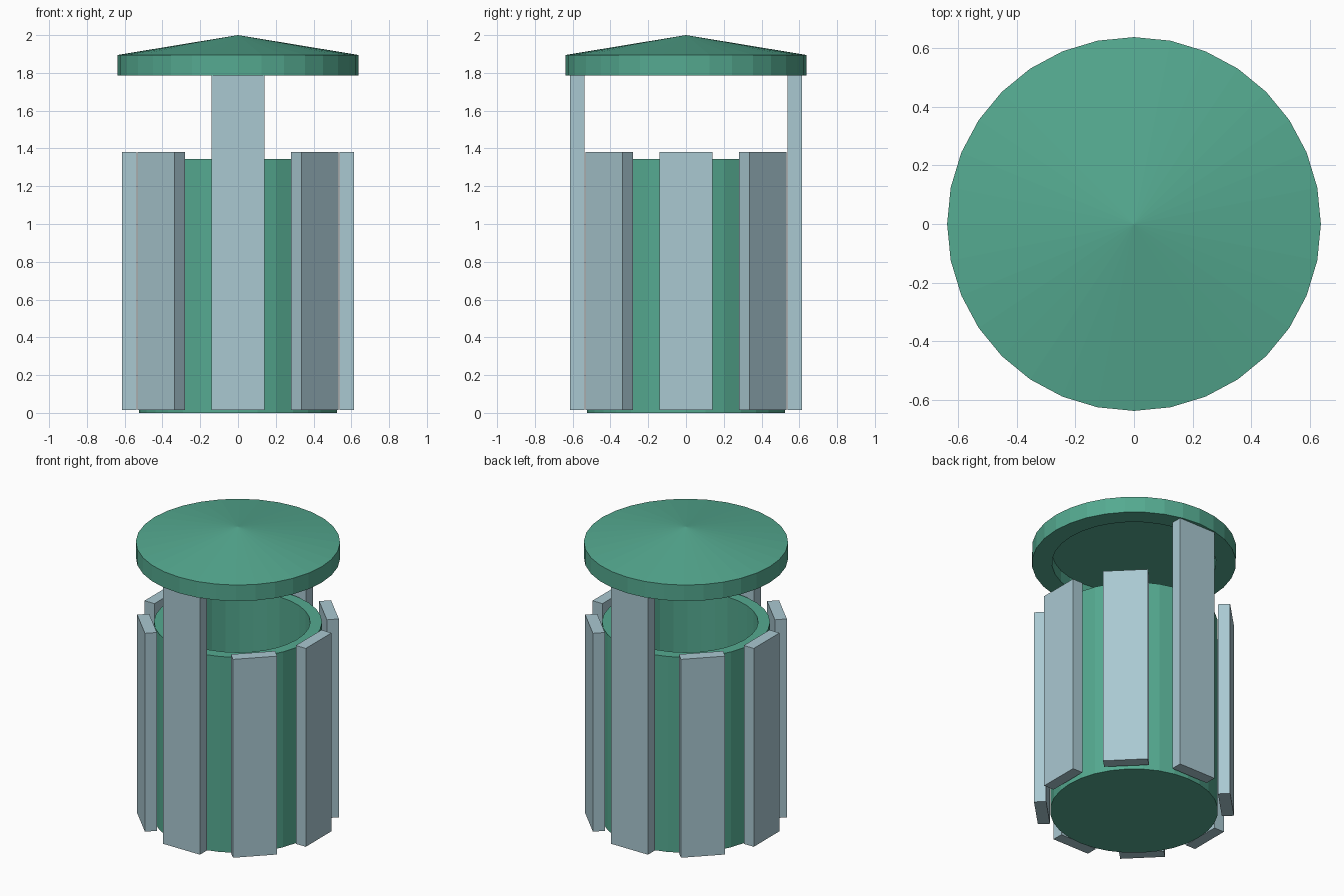
import bpy, bmesh
from math import sin, cos, pi
from mathutils import Matrix

if "Cube" in bpy.data.objects:
    bpy.data.objects.remove(bpy.data.objects["Cube"])


def material(name, rgb):
    m = bpy.data.materials.new(name)
    m.diffuse_color = (*rgb, 1)
    m.use_nodes = True
    m.node_tree.nodes["Principled BSDF"].inputs["Base Color"].default_value = m.diffuse_color
    return m


green = material("green_metal", (0.09, 0.40, 0.28))
grey = material("pale_slats", (0.40, 0.58, 0.64))


def finish(bm, name, mat):
    bmesh.ops.recalc_face_normals(bm, faces=bm.faces)
    me = bpy.data.meshes.new(name)
    bm.to_mesh(me)
    bm.free()
    me.materials.append(mat)
    ob = bpy.data.objects.new(name, me)
    bpy.context.collection.objects.link(ob)
    return ob


def lathe(name, profile, mat, sides=32):
    """Revolve a closed (radius, z) profile; radius 0 gives a single pole."""
    bm = bmesh.new()
    rings = []
    for r, z in profile:
        n = sides if r else 1
        rings.append([bm.verts.new((r * cos(2 * pi * i / sides), r * sin(2 * pi * i / sides), z))
                      for i in range(n)])
    for a, b in zip(rings, rings[1:]):
        for i in range(sides):
            j = (i + 1) % sides
            quad = [a[i % len(a)], a[j % len(a)], b[j % len(b)], b[i % len(b)]]
            bm.faces.new(list(dict.fromkeys(quad)))
    return finish(bm, name, mat)


# Open bin drum with a floor
lathe("bin_drum", [(0, 0), (0.524, 0), (0.524, 1.345), (0.45, 1.345), (0.45, 0.07), (0, 0.07)], green)

# Conical lid, hollowed underneath
lathe("lid", [(0, 2.0), (0.637, 1.895), (0.637, 1.785), (0.512, 1.785), (0.512, 1.865), (0, 1.865)], green)

# Eight slats around the drum; front and back ones rise to carry the lid
for k in range(8):
    tall = k in (2, 6)
    z0, z1 = 0.015, 1.785 if tall else 1.38
    bm = bmesh.new()
    bmesh.ops.create_cube(bm, size=1, matrix=(
        Matrix.Rotation(k * pi / 4, 4, 'Z')
        @ Matrix.Translation((0.576, 0, (z0 + z1) / 2))
        @ Matrix.Diagonal((0.076, 0.28, z1 - z0, 1))))
    finish(bm, f"lid_post_{k}" if tall else f"slat_{k}", grey)
